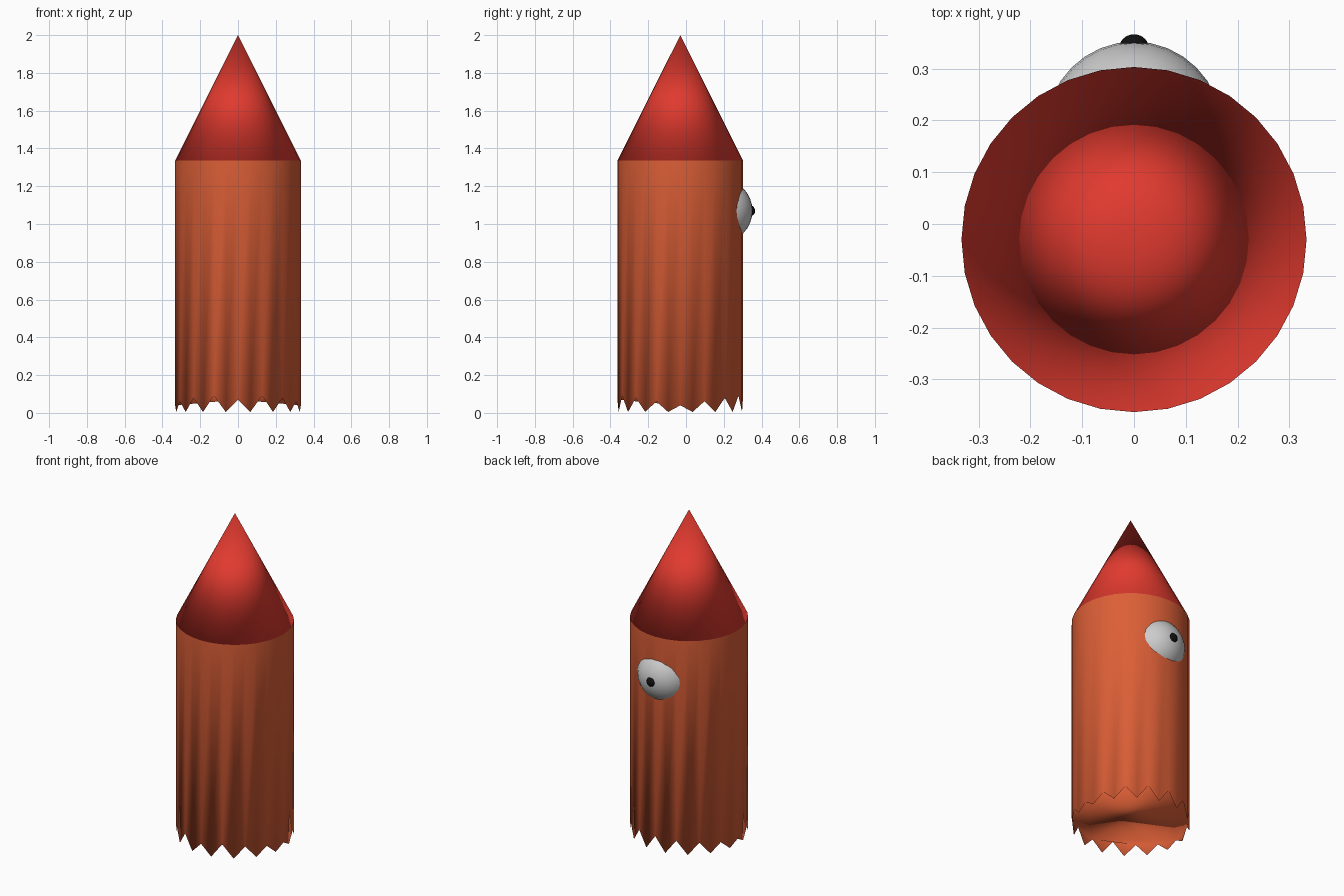
import bpy, bmesh, math

if "Cube" in bpy.data.objects:
    bpy.data.objects.remove(bpy.data.objects["Cube"])

SIDES, RADIUS, CY = 32, 0.333, -0.03
SHOULDER, TIP = 1.335, 2.0


def material(name, color):
    m = bpy.data.materials.new(name)
    m.diffuse_color = (*color, 1)
    m.use_nodes = True
    m.node_tree.nodes["Principled BSDF"].inputs["Base Color"].default_value = m.diffuse_color
    return m


def make_object(name, bm, mat):
    bmesh.ops.recalc_face_normals(bm, faces=bm.faces)
    for f in bm.faces:
        f.smooth = True
    mesh = bpy.data.meshes.new(name)
    bm.to_mesh(mesh)
    bm.free()
    obj = bpy.data.objects.new(name, mesh)
    bpy.context.collection.objects.link(obj)
    if mat:
        mesh.materials.append(mat)
    return obj


def ring(bm, height):
    verts = []
    for i in range(SIDES):
        a = 2 * math.pi * i / SIDES
        verts.append(bm.verts.new((RADIUS * math.sin(a), CY - RADIUS * math.cos(a), height(i, a))))
    return verts


def ball(name, radius, location, mat):
    bm = bmesh.new()
    bmesh.ops.create_uvsphere(bm, u_segments=32, v_segments=16, radius=radius)
    obj = make_object(name, bm, mat)
    obj.location = location
    return obj


orange = material("orange", (0.72, 0.115, 0.038))
red = material("red", (0.75, 0.042, 0.028))
white = material("white", (0.8, 0.8, 0.8))
black = material("black", (0.005, 0.005, 0.005))


# Body: open-topped tube with a torn zigzag hem and a bottom face
def hem(i, a):
    if i % 2:
        return 0.005
    return 0.07 if i == 0 else 0.04 + 0.055 * abs(math.cos(a))


bm = bmesh.new()
low = ring(bm, hem)
high = ring(bm, lambda i, a: SHOULDER)
for i in range(SIDES):
    j = (i + 1) % SIDES
    bm.faces.new((low[i], low[j], high[j], high[i]))
bm.faces.new(low[::-1])
make_object("body", bm, orange)

# Pointed hat: cone with a base face
bm = bmesh.new()
base = ring(bm, lambda i, a: SHOULDER)
apex = bm.verts.new((0, CY, TIP))
for i in range(SIDES):
    bm.faces.new((base[i], base[(i + 1) % SIDES], apex))
bm.faces.new(base[::-1])
make_object("pointed_hat", bm, red)

# Single eye on the back side
ball("eye", 0.17, (0, 0.182, 1.07), white)
ball("pupil", 0.03, (0, 0.336, 1.07), black)
